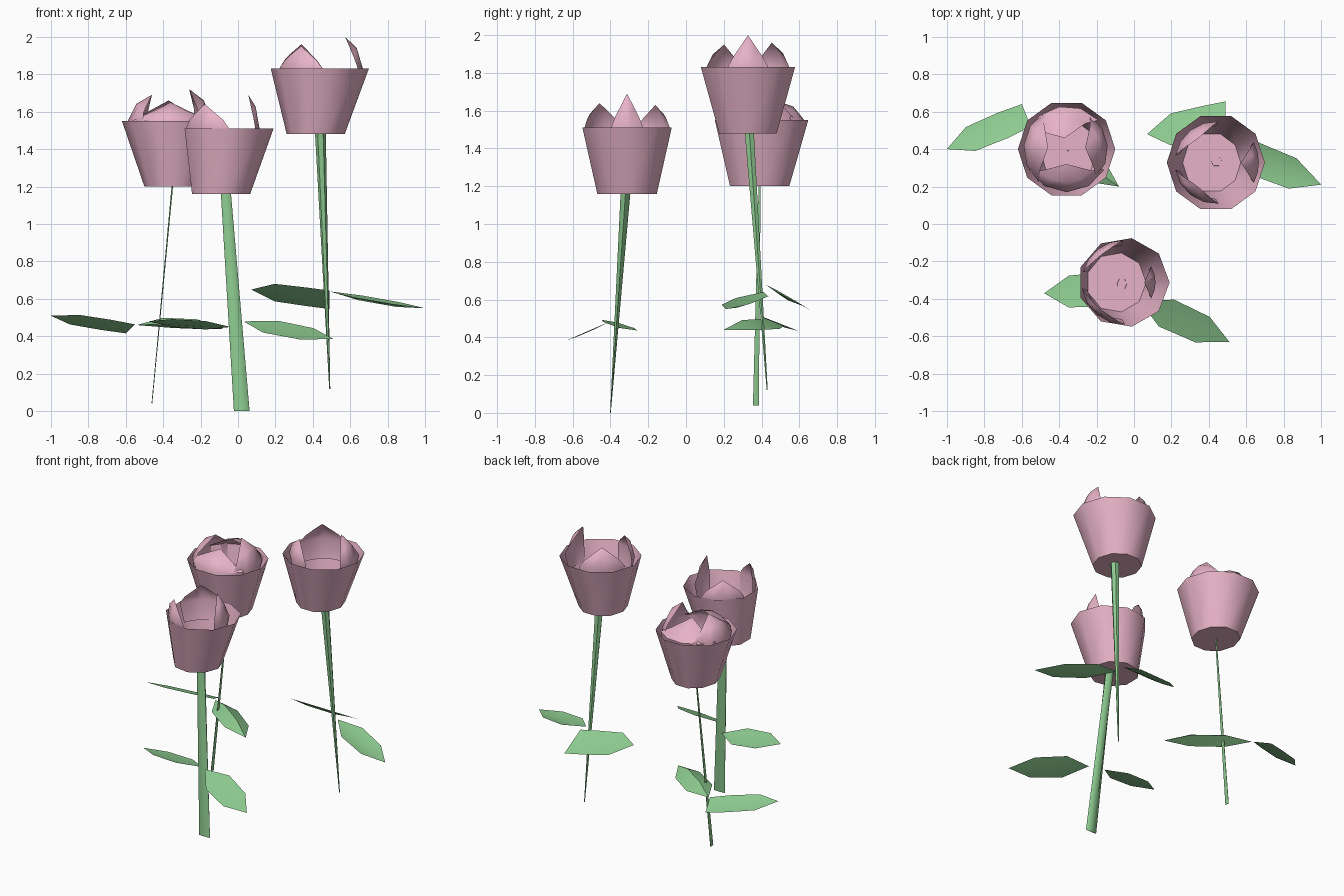
import bpy, bmesh, math
from mathutils import Vector

if "Cube" in bpy.data.objects:
    bpy.data.objects.remove(bpy.data.objects["Cube"])


def material(name, color):
    m = bpy.data.materials.new(name)
    m.diffuse_color = color
    m.use_nodes = True
    m.node_tree.nodes["Principled BSDF"].inputs["Base Color"].default_value = m.diffuse_color
    return m


PINK = material("petal_pink", (0.80, 0.45, 0.57, 1))
GREEN = material("leaf_green", (0.27, 0.60, 0.28, 1))


def make_object(name, verts, faces, mat, angle=50):
    me = bpy.data.meshes.new(name)
    me.from_pydata([tuple(v) for v in verts], [], faces)
    bm = bmesh.new()
    bm.from_mesh(me)
    bmesh.ops.recalc_face_normals(bm, faces=bm.faces)
    bm.to_mesh(me)
    bm.free()
    me.materials.append(mat)
    ob = bpy.data.objects.new(name, me)
    bpy.context.collection.objects.link(ob)
    bpy.context.view_layer.objects.active = ob
    ob.select_set(True)
    bpy.ops.object.shade_smooth_by_angle(angle=math.radians(angle))
    ob.select_set(False)
    return ob


def loft(name, rings, sides, mat, cap_bottom=False):
    # Each ring is centre, x radius, y radius
    verts, faces = [], []
    for c, rx, ry in rings:
        for i in range(sides):
            a = 2 * math.pi * i / sides
            verts.append(Vector(c) + Vector((rx * math.cos(a), ry * math.sin(a), 0)))
    for r in range(len(rings) - 1):
        for i in range(sides):
            j = (i + 1) % sides
            o = r * sides
            faces.append((o + i, o + j, o + sides + j, o + sides + i))
    if cap_bottom:
        faces.append(tuple(reversed(range(sides))))
    return make_object(name, verts, faces, mat)


def petal(name, centre, angle, r_rim, r_tip, span, height):
    # Curved patch rising out of the cup and curling inwards to a point
    rows = [(r_rim * 0.88, -0.13, 0.9), (r_rim, 0.0, 1.0),
            (r_rim * 0.65 + r_tip * 0.35, height * 0.65, 0.8), (r_tip, height, 0.0)]
    cols = [-1, -0.5, 0, 0.5, 1]
    verts, faces = [], []
    for r, z, w in rows[:-1]:
        for s in cols:
            a = math.radians(angle + s * span * w)
            drop = 0.3 * height * s * s if z > 0 else 0
            verts.append(Vector(centre) + Vector((r * math.cos(a), r * math.sin(a), z - drop)))
    a = math.radians(angle)
    verts.append(Vector(centre) + Vector((r_tip * math.cos(a), r_tip * math.sin(a), height)))
    n = len(cols)
    for r in range(2):
        for i in range(n - 1):
            o = r * n + i
            faces.append((o, o + 1, o + n + 1, o + n))
    for i in range(n - 1):
        faces.append((2 * n + i, 2 * n + i + 1, 3 * n))
    return make_object(name, verts, faces, PINK)


def leaf(name, base, tip, side, base_width=0.0, fold=-0.015):
    # Six-sided blade folded along its middle rib
    base, tip, side = Vector(base), Vector(tip), Vector(side)
    stations = [(0, base_width), (0.3, 0.9), (0.7, 0.85), (1, 0)]
    verts, faces = [], []
    for t, s in stations:
        mid = base.lerp(tip, t)
        rib = Vector((0, 0, fold if 0 < t < 1 else 0))
        verts += [mid - side * s, mid + rib, mid + side * s]
    for r in range(3):
        for k in range(2):
            o = 3 * r + k
            faces.append((o, o + 1, o + 4, o + 3))
    ob = make_object(name, verts, faces, GREEN)
    bm = bmesh.new()
    bm.from_mesh(ob.data)
    bmesh.ops.remove_doubles(bm, verts=bm.verts, dist=0.001)
    bm.to_mesh(ob.data)
    bm.free()


def flower(name, rim, floor, r_rim, r_floor, sides, stem, petals, leaves):
    loft(name + "_cup", [(floor, r_floor[0], r_floor[1]), (rim, r_rim[0], r_rim[1])],
         sides, PINK, cap_bottom=True)
    loft(name + "_stem", stem, 6, GREEN, cap_bottom=True)
    for i, p in enumerate(petals):
        petal(f"{name}_petal_{i + 1}", rim, *p)
    for i, l in enumerate(leaves):
        leaf(f"{name}_leaf_{i + 1}", *l)


# Front flower
flower("front_flower", (-0.055, -0.312, 1.51), (-0.095, -0.312, 1.16),
       (0.245, 0.24), (0.16, 0.16), 9,
       [((0.02, -0.40, 0.0), 0.042, 0.002), ((-0.065, -0.32, 1.17), 0.027, 0.03)],
       [(0, 0.17, 0.11, 30, 0.18), (128, 0.225, 0.19, 38, 0.12), (230, 0.225, 0.19, 42, 0.13)],
       [((0.03, -0.41, 0.48), (0.51, -0.63, 0.385), (0.045, 0.08, 0.035), 0, -0.005),
        ((-0.04, -0.34, 0.45), (-0.48, -0.37, 0.48), (0, 0.10, -0.025), 0, -0.01)])

# Back left flower, more tightly closed
flower("left_flower", (-0.36, 0.40, 1.55), (-0.35, 0.39, 1.20),
       (0.26, 0.26), (0.15, 0.165), 10,
       [((-0.46, 0.37, 0.04), 0.002, 0.018), ((-0.35, 0.39, 1.21), 0.004, 0.006)],
       [(5, 0.22, 0.10, 50, 0.17), (100, 0.23, 0.06, 58, 0.11),
        (175, 0.23, 0.10, 55, 0.14), (270, 0.23, 0.08, 62, 0.10)],
       [((-0.54, 0.52, 0.46), (-0.08, 0.20, 0.44), (0.055, 0.08, -0.01), 0, 0.045),
        ((-0.575, 0.58, 0.44), (-1.0, 0.40, 0.51), (-0.03, 0.075, -0.03), 0.8, -0.01)])

# Back right flower, tallest
flower("right_flower", (0.437, 0.328, 1.83), (0.415, 0.328, 1.48),
       (0.262, 0.262), (0.155, 0.16), 10,
       [((0.49, 0.43, 0.12), 0.003, 0.003), ((0.44, 0.335, 1.49), 0.029, 0.028)],
       [(0, 0.23, 0.135, 28, 0.17), (128, 0.22, 0.16, 42, 0.13), (232, 0.22, 0.16, 42, 0.12)],
       [((0.49, 0.565, 0.595), (0.07, 0.48, 0.65), (0, 0.10, -0.055), 0.9, -0.015),
        ((0.49, 0.41, 0.64), (1.0, 0.21, 0.55), (0.025, 0.095, 0.005), 0, -0.02)])
